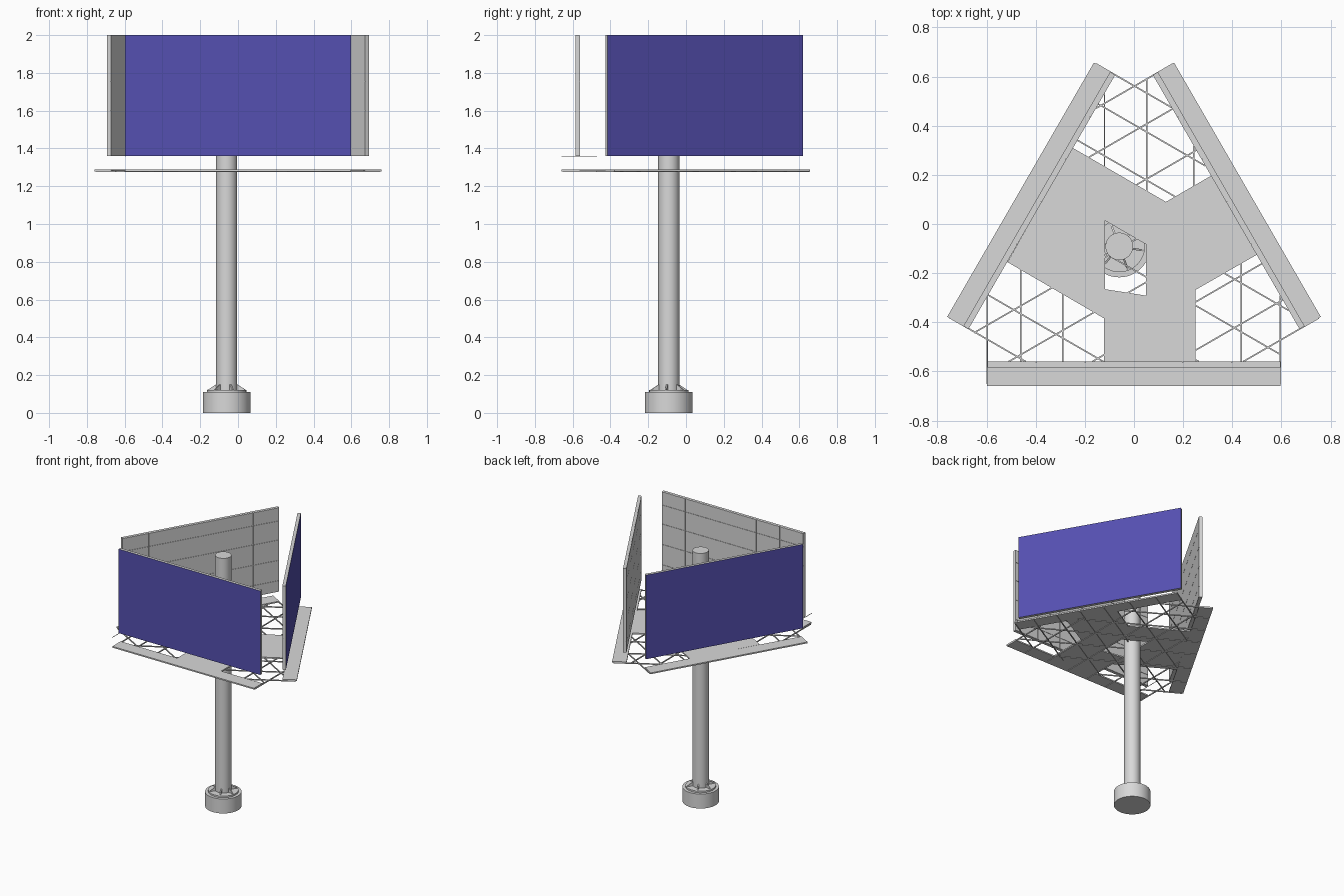
import bpy, bmesh
from math import radians, pi
from mathutils import Matrix, Vector

cube = bpy.data.objects.get("Cube")
if cube:
    bpy.data.objects.remove(cube, do_unlink=True)


def make_material(name, rgb):
    mat = bpy.data.materials.new(name)
    mat.use_nodes = True
    color = (*rgb, 1)
    mat.diffuse_color = color
    mat.node_tree.nodes["Principled BSDF"].inputs["Base Color"].default_value = color
    return mat


steel = make_material("light_steel", (0.69, 0.69, 0.69))
violet = make_material("violet_poster", (0.09, 0.08, 0.44))


def add_box(bm, low, high):
    low, high = Vector(low), Vector(high)
    mat = Matrix.Translation((low + high) / 2) @ Matrix.Diagonal((*(high - low), 1))
    bmesh.ops.create_cube(bm, size=1, matrix=mat)


def finish(name, bm, matrix=Matrix(), materials=(steel,)):
    bmesh.ops.recalc_face_normals(bm, faces=bm.faces)
    mesh = bpy.data.meshes.new(name)
    bm.to_mesh(mesh)
    bm.free()
    for mat in materials:
        mesh.materials.append(mat)
    obj = bpy.data.objects.new(name, mesh)
    obj.matrix_world = matrix
    bpy.context.collection.objects.link(obj)
    return obj


def cylinder(name, radius, bottom, top, segments=48):
    bm = bmesh.new()
    bmesh.ops.create_cone(bm, cap_ends=True, segments=segments, radius1=radius,
                          radius2=radius, depth=top - bottom,
                          matrix=Matrix.Translation((0, 0, (top + bottom) / 2)))
    obj = finish(name, bm, Matrix.Translation(POLE))
    bpy.ops.object.select_all(action="DESELECT")
    obj.select_set(True)
    bpy.context.view_layer.objects.active = obj
    bpy.ops.object.shade_smooth_by_angle(angle=radians(35))


POLE = Vector((-0.06, -0.091, 0))
CENTRE = Vector((0, -0.127, 0))
HALF = 0.597
INNER, FACE, OUTER = 0.433, 0.457, 0.533
LOW, HIGH = 1.36, 2.0
DECK_LOW, DECK_HIGH = 1.278, 1.288
GAP = 0.001

# Footing, flange and column
cylinder("footing", 0.126, 0, 0.11)
cylinder("base_flange", 0.105, 0.108, 0.122, 24)
cylinder("column", 0.056, 0.11, 1.91)

# Triangular gussets around the column foot
bm = bmesh.new()
for k in range(6):
    turn = Matrix.Rotation(k * pi / 3 - 0.17, 4, "Z")
    profile = [(0.05, 0.12), (0.105, 0.12), (0.05, 0.155)]
    sides = [[bm.verts.new(turn @ Vector((r, y, z))) for r, z in profile]
             for y in (-0.004, 0.004)]
    bm.faces.new(sides[0])
    bm.faces.new(sides[1][::-1])
    for i in range(3):
        j = (i + 1) % 3
        bm.faces.new((sides[0][i], sides[0][j], sides[1][j], sides[1][i]))
finish("column_gussets", bm, Matrix.Translation(POLE))

# Three identical sides: display panel, back sheets, catwalk and joists
joists = [-0.597, -0.46, -0.29, -0.12, 0.052, 0.243, 0.437, 0.595]
rows = [LOW, 1.445, 1.6, 1.755, 1.9, HIGH]
columns = [HALF * (i / 3 - 1) for i in range(7)]
for k, side in enumerate(("front", "left", "right")):
    angle = (0, -2 * pi / 3, 2 * pi / 3)[k]
    place = Matrix.Translation(CENTRE) @ Matrix.Rotation(angle, 4, "Z")

    bm = bmesh.new()
    add_box(bm, (-HALF, -FACE, LOW), (HALF, -INNER - 0.003, HIGH))
    bm.normal_update()
    for face in bm.faces:
        face.material_index = int(face.normal.y < -0.5)
    finish(side + "_panel", bm, place, (steel, violet))

    bm = bmesh.new()
    for x1, x2 in zip(columns, columns[1:]):
        for z1, z2 in zip(rows, rows[1:]):
            add_box(bm, (x1 + GAP, -INNER - 0.004, z1 + GAP), (x2 - GAP, -INNER, z2 - GAP))
    finish(side + "_back_sheets", bm, place)

    bm = bmesh.new()
    add_box(bm, (-HALF, -OUTER, DECK_LOW), (HALF, -INNER, DECK_HIGH))
    finish(side + "_catwalk", bm, place)

    bm = bmesh.new()
    for x in joists:
        reach = min(2 * INNER - 3 ** 0.5 * abs(x), 0.72)
        add_box(bm, (x - 0.003, -OUTER + 0.01, 1.274), (x + 0.003, reach, 1.282))
    finish(side + "_joists", bm, place)

# Central deck with an opening for the column
outline = [(-0.25, 0.31), (0.13, 0.09), (0.315, 0.197), (0.5, -0.125), (0.25, -0.268),
           (0.25, -0.565), (-0.12, -0.565), (-0.12, -0.385), (-0.515, -0.155)]
opening = [(-0.12, 0.015), (0.053, -0.085), (0.053, -0.292), (-0.12, -0.265)]
curve = bpy.data.curves.new("deck_outline", "CURVE")
curve.dimensions = "2D"
curve.fill_mode = "BOTH"
curve.extrude = (DECK_HIGH - DECK_LOW) / 2
for points in (outline, opening):
    spline = curve.splines.new("POLY")
    spline.points.add(len(points) - 1)
    for point, (x, y) in zip(spline.points, points):
        point.co = (x, y, 0, 1)
    spline.use_cyclic_u = True
helper = bpy.data.objects.new("deck_outline", curve)
bpy.context.collection.objects.link(helper)
bpy.context.view_layer.update()
evaluated = helper.evaluated_get(bpy.context.evaluated_depsgraph_get())
bm = bmesh.new()
bm.from_mesh(evaluated.to_mesh())
evaluated.to_mesh_clear()
bpy.data.objects.remove(helper, do_unlink=True)
bmesh.ops.remove_doubles(bm, verts=bm.verts, dist=0.0001)
for face in bm.faces:
    face.smooth = False
finish("central_deck", bm, Matrix.Translation((0, 0, (DECK_LOW + DECK_HIGH) / 2)))

# Thin rod sticking out under the front panel
bm = bmesh.new()
add_box(bm, (-0.599, -0.66, 1.354), (-0.596, -0.47, 1.357))
finish("panel_support_rod", bm)
